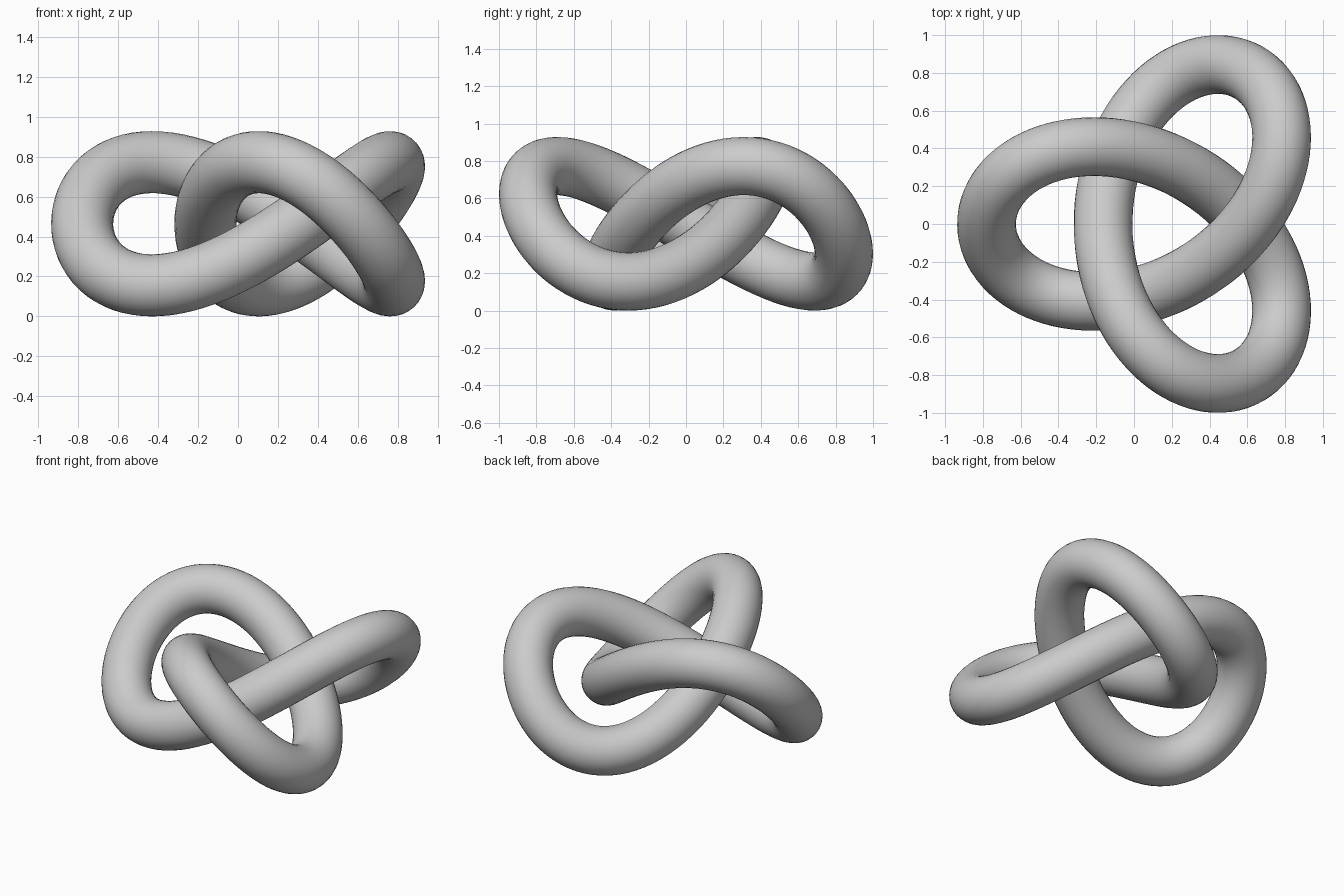
import bpy
from math import sin, cos, tau

if "Cube" in bpy.data.objects:
    bpy.data.objects.remove(bpy.data.objects["Cube"], do_unlink=True)

SCALE, TUBE, STEPS = 0.3086, 0.1555, 192
CENTRE_X, CENTRE_Z = 0.145, SCALE + TUBE

# Plain grey material
grey = bpy.data.materials.new("light_grey")
grey.use_nodes = True
colour = (0.6, 0.6, 0.6, 1)
grey.diffuse_color = colour
grey.node_tree.nodes["Principled BSDF"].inputs["Base Color"].default_value = colour


def knot_point(t):
    """Centre line of a three-lobed knot."""
    return (CENTRE_X - SCALE * (cos(t) + 2 * cos(2 * t)),
            SCALE * (2 * sin(2 * t) - sin(t)),
            CENTRE_Z + SCALE * sin(3 * t))


# Closed path with a round section
path = bpy.data.curves.new("knot_tube", "CURVE")
path.dimensions = "3D"
path.bevel_depth = TUBE
path.bevel_resolution = 14
spline = path.splines.new("POLY")
spline.points.add(STEPS - 1)
for i, point in enumerate(spline.points):
    point.co = (*knot_point(tau * i / STEPS), 1)
spline.use_cyclic_u = True
path.materials.append(grey)

# Smooth mesh tube
knot = bpy.data.objects.new("knot_tube", path)
bpy.context.collection.objects.link(knot)
bpy.ops.object.select_all(action="DESELECT")
knot.select_set(True)
bpy.context.view_layer.objects.active = knot
bpy.ops.object.convert(target="MESH")
bpy.ops.object.shade_smooth()
